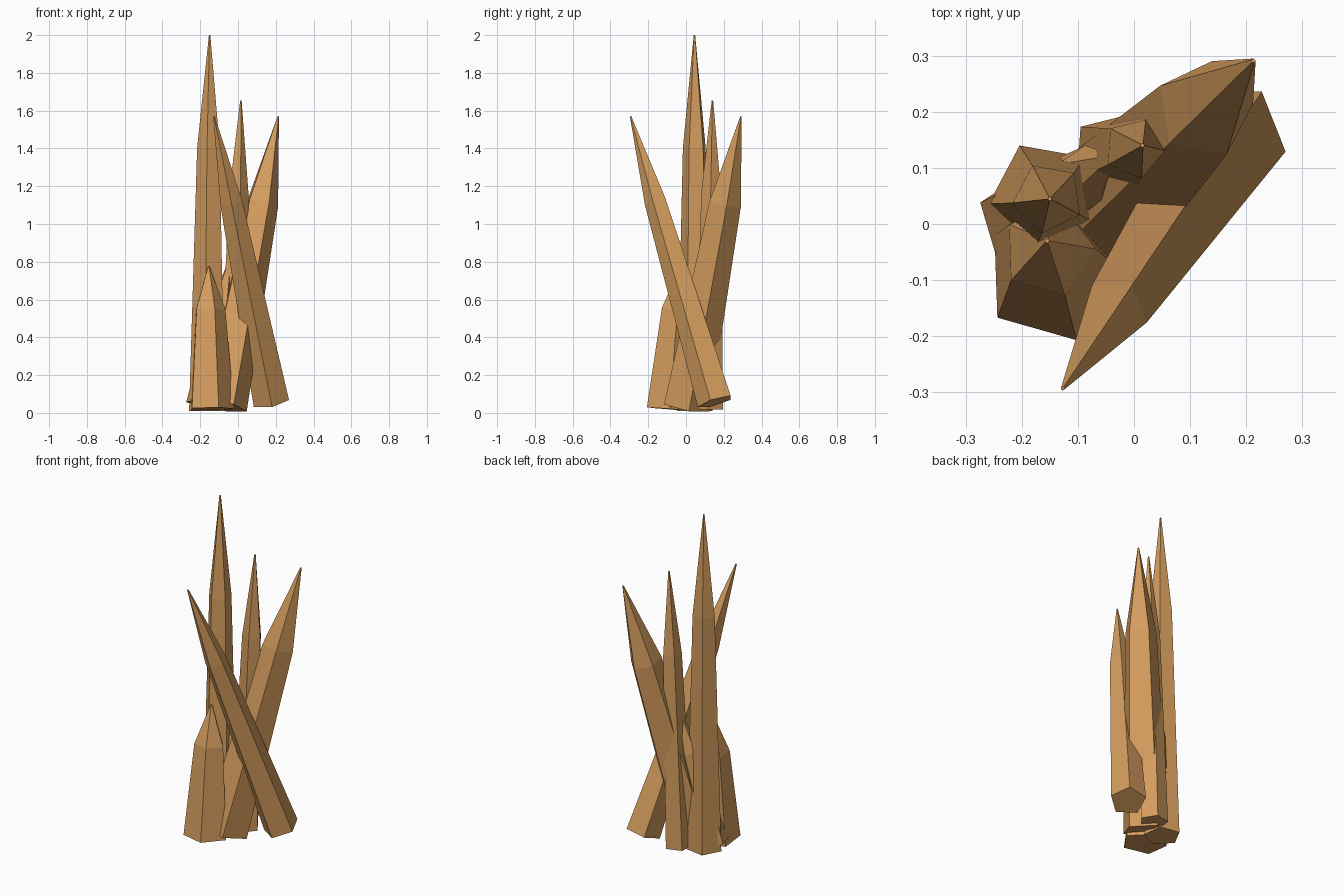
import bpy, bmesh, math
from mathutils import Vector

cube = bpy.data.objects.get("Cube")
if cube:
    bpy.data.objects.remove(cube, do_unlink=True)

# Single tan mineral colour
tan = bpy.data.materials.new("tan_mineral")
tan.use_nodes = True
colour = (0.66, 0.335, 0.112, 1)
tan.diffuse_color = colour
bsdf = tan.node_tree.nodes["Principled BSDF"]
bsdf.inputs["Base Color"].default_value = colour
bsdf.inputs["Roughness"].default_value = 0.9


def shard(name, base, tip, radius, angle, taper=0.67, shoulder=0.7, sides=5):
    """Tapered prism along base-tip with a long pointed cap."""
    base, tip = Vector(base), Vector(tip)
    axis = tip - base
    turn = Vector((0, 0, 1)).rotation_difference(axis)
    bm = bmesh.new()
    rings = []
    for along, r in ((0, radius), (shoulder, radius * taper), (1, 0.004)):
        ring = []
        for i in range(sides):
            a = math.radians(angle) + math.tau * i / sides
            offset = Vector((math.cos(a) * r, math.sin(a) * r, 0))
            ring.append(bm.verts.new(base + axis * along + turn @ offset))
        rings.append(ring)
    for low, high in zip(rings, rings[1:]):
        for i in range(sides):
            j = (i + 1) % sides
            bm.faces.new((low[i], low[j], high[j], high[i]))
    bm.faces.new(rings[0][::-1])
    bm.faces.new(rings[-1])
    mesh = bpy.data.meshes.new(name)
    bm.to_mesh(mesh)
    bm.free()
    mesh.materials.append(tan)
    obj = bpy.data.objects.new(name, mesh)
    bpy.context.collection.objects.link(obj)
    return obj


# Upright shards
shard("tall_shard", (-0.16, 0.05, 0.01), (-0.15, 0.045, 2.0), 0.1, 44, 0.64)
shard("rear_shard", (-0.034, 0.122, 0.02), (0.015, 0.14, 1.655), 0.08, 68, 0.69)

# Leaning shards that cross each other
shard("back_leaning_shard", (-0.08, 0.0, 0.035), (0.213, 0.291, 1.57), 0.13, 8, 0.69)
shard("front_leaning_shard", (0.175, 0.158, 0.058), (-0.127, -0.293, 1.57), 0.1, 56, 0.62)

# Short shards around the foot
shard("short_front_shard", (-0.145, -0.09, 0.02), (-0.155, -0.03, 0.775), 0.125, 2, 0.68)
shard("short_side_shard", (-0.2, 0.01, 0.045), (-0.04, 0.12, 0.82), 0.08, 16)
